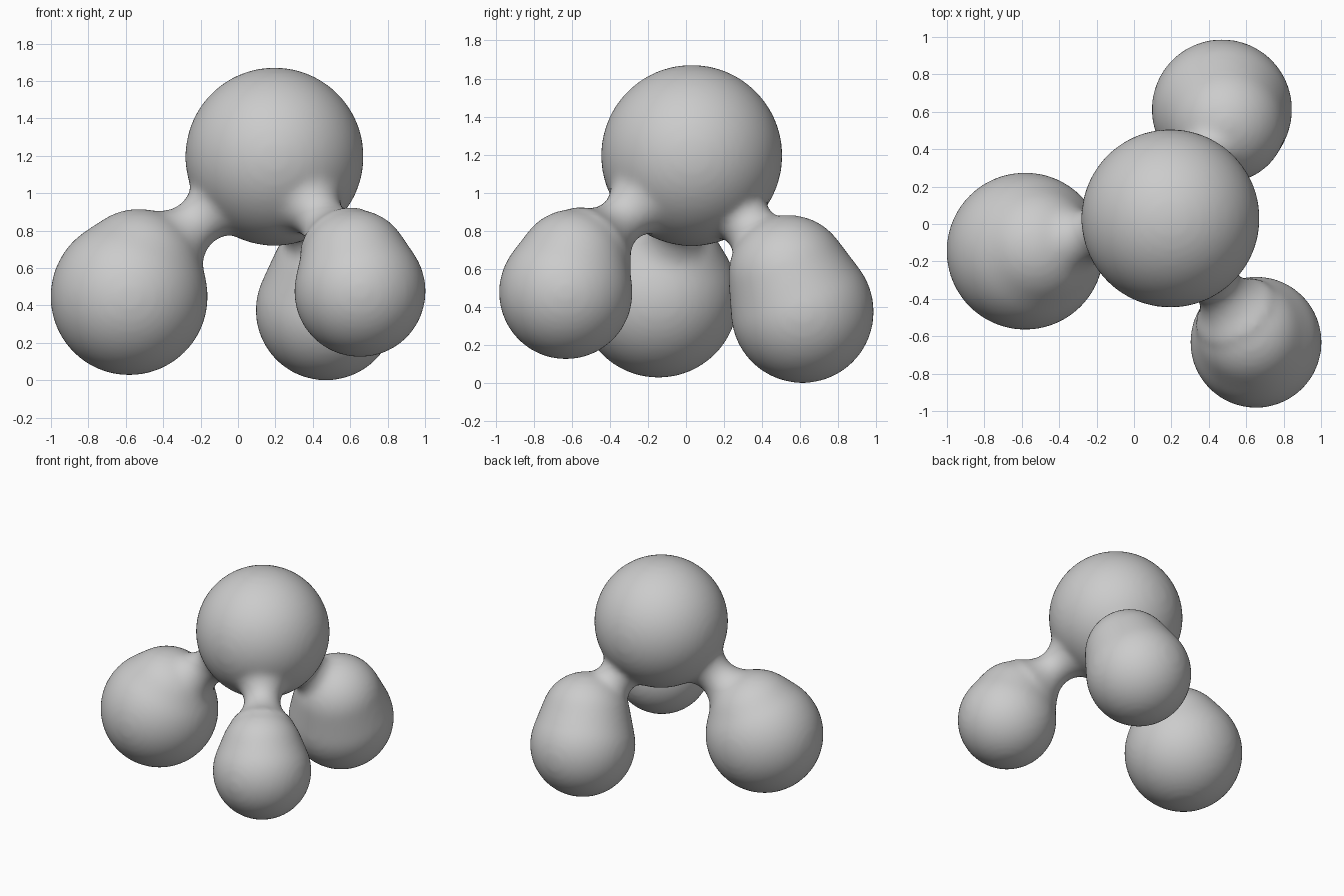
import bpy, bmesh, math
from mathutils import Vector, Matrix

if "Cube" in bpy.data.objects:
    bpy.data.objects.remove(bpy.data.objects["Cube"])

HEAD, HEAD_R = Vector((0.195, 0.03, 1.195)), 0.477

# lobe: main centre, radius, upper bulge centre, radius, neck waist radius
LOBES = [
    ((-0.582, -0.145, 0.447), 0.421, (-0.53, -0.13, 0.575), 0.342, 0.135),
    ((0.652, -0.632, 0.475), 0.352, (0.625, -0.595, 0.62), 0.293, 0.13),
    ((0.470, 0.612, 0.374), 0.376, (0.495, 0.54, 0.565), 0.318, 0.14),
]

bm = bmesh.new()


def ball(target, centre, radius):
    return bmesh.ops.create_icosphere(target, subdivisions=5, radius=radius,
                                      matrix=Matrix.Translation(centre))["verts"]


def lobe(main, r1, bulge, r2):
    """Rounded pear: convex hull of two balls."""
    part = bmesh.new()
    ball(part, main, r1)
    ball(part, bulge, r2)
    hull = bmesh.ops.convex_hull(part, input=part.verts)
    loose = {g for g in hull["geom_interior"] + hull["geom_unused"]
             if isinstance(g, bmesh.types.BMVert)}
    bmesh.ops.delete(part, geom=list(loose), context='VERTS')
    mesh = bpy.data.meshes.new("lobe_part")
    part.to_mesh(mesh)
    part.free()
    bm.from_mesh(mesh)
    bpy.data.meshes.remove(mesh)


def neck(bulge, r, waist):
    """Waisted tube flaring into the lobe and the head."""
    bulge = Vector(bulge)
    axis = HEAD - bulge
    mid = (r + axis.length - HEAD_R) / 2
    rot = axis.to_track_quat('Z', 'Y').to_matrix().to_4x4()
    frame = Matrix.Translation(bulge) @ rot
    rings, n, sides = [], 16, 48
    for i in range(n + 1):
        d = -0.18 + 0.36 * i / n
        rad = waist + 3.2 * d * d
        rings.append([bm.verts.new(frame @ Vector((
            rad * math.cos(math.tau * k / sides),
            rad * math.sin(math.tau * k / sides), mid + d))) for k in range(sides)])
    for a, b in zip(rings, rings[1:]):
        for k in range(sides):
            j = (k + 1) % sides
            bm.faces.new((a[k], a[j], b[j], b[k]))
    bm.faces.new(rings[0][::-1])
    bm.faces.new(rings[-1])


# head, lobes and necks
ball(bm, HEAD, HEAD_R)
for main, r1, bulge, r2, waist in LOBES:
    lobe(main, r1, bulge, r2)
    neck(bulge, r2, waist)
bmesh.ops.recalc_face_normals(bm, faces=bm.faces)

mesh = bpy.data.meshes.new("blob_body")
bm.to_mesh(mesh)
bm.free()
body = bpy.data.objects.new("blob_body", mesh)
bpy.context.collection.objects.link(body)

# melt everything into one soft skin
remesh = body.modifiers.new("fuse", 'REMESH')
remesh.mode = 'VOXEL'
remesh.voxel_size = 0.02
remesh.use_smooth_shade = True
soften = body.modifiers.new("soften", 'SMOOTH')
soften.factor = 0.5
soften.iterations = 18
